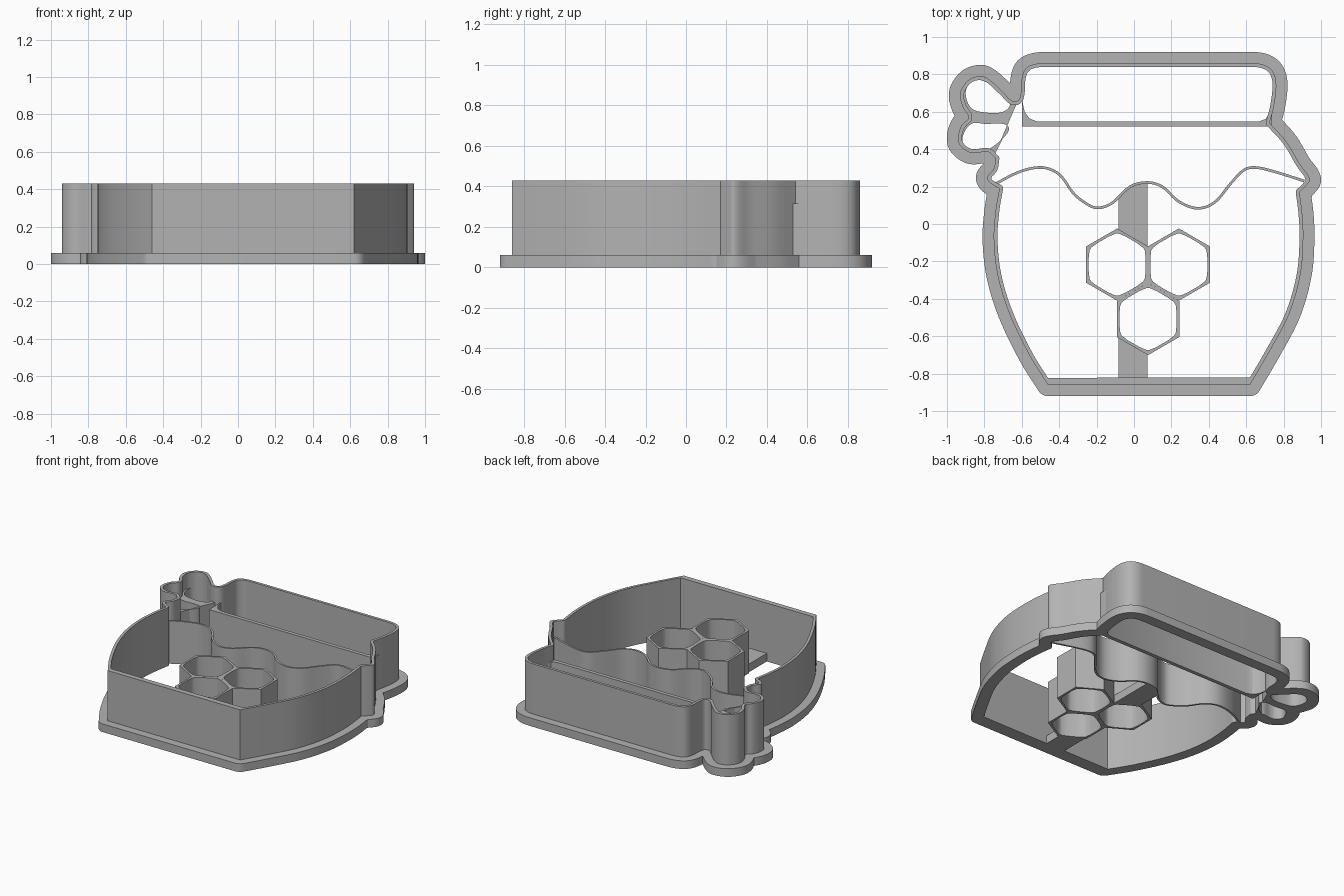
import bpy, bmesh, math
from mathutils import Vector
from mathutils.geometry import interpolate_bezier, intersect_point_line

if "Cube" in bpy.data.objects:
    bpy.data.objects.remove(bpy.data.objects["Cube"], do_unlink=True)

FLANGE_H, INNER_H, WALL_H = 0.06, 0.315, 0.43
FLANGE_W, WALL_T = 0.06, 0.02

grey = bpy.data.materials.new("plain grey plastic")
grey.use_nodes = True
grey.diffuse_color = (0.45, 0.45, 0.45, 1)
grey.node_tree.nodes["Principled BSDF"].inputs["Base Color"].default_value = grey.diffuse_color


def smooth(points, closed=False, steps=6):
    """Smooth path through the points, handles scaled to each span."""
    pts = [Vector(p) for p in points]
    n = len(pts)

    def tangent(i):
        a, b = (i - 1, i + 1) if closed else (max(i - 1, 0), min(i + 1, n - 1))
        return (pts[b % n] - pts[a % n]).normalized()
    out = []
    for i in range(n if closed else n - 1):
        j = (i + 1) % n
        reach = (pts[j] - pts[i]).length / 3
        out += interpolate_bezier(pts[i], pts[i] + tangent(i) * reach,
                                  pts[j] - tangent(j) * reach, pts[j], steps + 1)[:-1]
    return [Vector(p[:2]) for p in out] + ([] if closed else [pts[-1]])


def offset(path, dist):
    """Round offset of a clockwise outline, positive is outward."""
    n, out = len(path), []
    normals = [Vector((-(b - a).y, (b - a).x)).normalized()
               for a, b in zip(path, path[1:] + path[:1])]

    def gap(p):
        best = 9.0
        for a, b in zip(path, path[1:] + path[:1]):
            q, t = intersect_point_line(p, a, b)
            q = a if t < 0 else b if t > 1 else Vector(q[:2])
            best = min(best, (p - q).length)
        return best
    for i in range(n):
        bend = normals[i - 1].angle(normals[i])
        k = max(1, round(bend / 0.2))
        for s in range(k + 1):
            p = path[i] + normals[i - 1].lerp(normals[i], s / k).normalized() * dist
            if out and (p - out[-1]).length < 0.003:
                continue
            if gap(p) > abs(dist) * 0.99:
                out.append(p)
    return out


def solid(name, loops, height, base=0.0):
    """Extruded flat shape; later loops inside the first are holes."""
    cu = bpy.data.curves.new(name, 'CURVE')
    cu.dimensions, cu.fill_mode = '2D', 'BOTH'
    cu.extrude = (height - base) / 2
    for loop in loops:
        sp = cu.splines.new('POLY')
        sp.points.add(len(loop) - 1)
        for pt, co in zip(sp.points, loop):
            pt.co = (co[0], co[1], 0, 1)
        sp.use_cyclic_u = True
    tmp = bpy.data.objects.new(name + "_profile", cu)
    bpy.context.collection.objects.link(tmp)
    dg = bpy.context.evaluated_depsgraph_get()
    mesh = bpy.data.meshes.new_from_object(tmp.evaluated_get(dg))
    bpy.data.objects.remove(tmp, do_unlink=True)
    bm = bmesh.new()
    bm.from_mesh(mesh)
    bmesh.ops.remove_doubles(bm, verts=bm.verts, dist=0.0005)
    bmesh.ops.translate(bm, verts=bm.verts, vec=(0, 0, (height + base) / 2))
    bmesh.ops.recalc_face_normals(bm, faces=bm.faces)
    bm.to_mesh(mesh)
    bm.free()
    mesh.materials.clear()
    mesh.materials.append(grey)
    ob = bpy.data.objects.new(name, mesh)
    bpy.context.collection.objects.link(ob)
    bpy.ops.object.select_all(action='DESELECT')
    ob.select_set(True)
    bpy.context.view_layer.objects.active = ob
    bpy.ops.object.shade_smooth_by_angle(angle=math.radians(30))
    return ob


# Jar outline, clockwise: left body side, two petals, lid, right body side
left_body = [(-.46, -.86), (-.56, -.70), (-.67, -.47), (-.73, -.27), (-.75, -.08),
             (-.74, .07), (-.72, .19)]
left_drip = [(-.72, .19), (-.77, .22), (-.785, .25), (-.75, .295), (-.74, .35)]
petals = [(-.74, .35), (-.78, .385), (-.87, .38), (-.93, .42), (-.94, .47), (-.92, .53),
          (-.885, .57), (-.915, .625), (-.93, .695), (-.90, .755), (-.855, .785),
          (-.795, .785), (-.70, .705), (-.655, .66), (-.62, .66), (-.605, .70),
          (-.60, .775), (-.58, .83), (-.53, .855), (-.45, .86)]
lid_right = [(.60, .86), (.68, .855), (.735, .825), (.76, .76), (.75, .64), (.725, .54)]
right_shoulder = [(.725, .54), (.815, .44), (.89, .315), (.94, .24), (.92, .205), (.885, .17)]
right_body = [(.885, .17), (.90, .05), (.905, -.08), (.89, -.27), (.83, -.48),
              (.725, -.68), (.62, -.86)]
outline = []
for part in (left_body, left_drip, petals, lid_right, right_shoulder, right_body):
    for p in smooth(part):
        if not outline or (p - outline[-1]).length > 1e-4:
            outline.append(p)
inside = offset(outline, -WALL_T)

# Outer cutting wall and its base flange
solid("base_flange", [offset(outline, FLANGE_W), inside], FLANGE_H)
solid("outer_wall", [outline, inside], WALL_H, FLANGE_H)

# Wavy honey line as a thin upright ribbon
wave = smooth([(-.74, .215), (-.61, .28), (-.49, .302), (-.40, .265), (-.32, .16),
               (-.24, .10), (-.19, .086), (-.12, .11), (-.02, .20), (.07, .222), (.15, .20),
               (.24, .12), (.34, .084), (.43, .115), (.52, .22), (.59, .29), (.65, .302),
               (.75, .28), (.91, .23)])
sides = ([], [])
for i, p in enumerate(wave):
    d = (wave[min(i + 1, len(wave) - 1)] - wave[max(i - 1, 0)]).normalized()
    n = Vector((-d.y, d.x)) * 0.007
    sides[0].append(p + n)
    sides[1].append(p - n)
solid("honey_wave", [sides[0] + sides[1][::-1]], INNER_H)


# Honeycomb cells with slightly rounded openings
def hexagon(cx, cy, r):
    return [Vector((cx + r * math.sin(a * math.pi / 3), cy + r * math.cos(a * math.pi / 3)))
            for a in range(6)]


def clip_corners(loop, f):
    out = []
    for i, p in enumerate(loop):
        out += [p.lerp(loop[i - 1], f), p.lerp(loop[(i + 1) % len(loop)], f)]
    return out


cells = {"left": (-.09, -.217), "right": (.24, -.217), "lower": (.075, -.508)}
for side, (cx, cy) in cells.items():
    hole = clip_corners(clip_corners(hexagon(cx, cy, 0.176), 0.12), 0.25)
    solid("honeycomb_" + side, [hexagon(cx, cy, 0.193), hole], INNER_H)

# Flat bridge strips holding the honeycomb
solid("bridge_lower", [[(-.083, -.85), (.072, -.85), (.072, -.69), (-.083, -.605)]], FLANGE_H)
solid("bridge_upper", [[(-.083, -.04), (.072, -.125), (.072, .222), (-.02, .20), (-.083, .14)]],
      FLANGE_H)

# Lid divider with filleted ends
solid("lid_divider", [[(-.60, .52), (.735, .52), (.74, .62), (.72, .59), (.705, .562),
                       (.67, .548), (-.52, .548), (-.56, .565), (-.585, .60), (-.60, .67)]],
      INNER_H)

# Filled flower base with two petal openings
border = offset(smooth(petals[:15]) + [Vector((-.59, .64)), Vector((-.56, .55)),
                                       Vector((-.57, .522))], -0.01)
upper_hole = smooth([(-.90, .70), (-.87, .76), (-.81, .77), (-.75, .74), (-.68, .675),
                     (-.665, .63), (-.71, .597), (-.80, .597), (-.87, .62)], True)
lower_hole = smooth([(-.915, .47), (-.87, .535), (-.79, .535), (-.70, .535), (-.668, .51),
                     (-.70, .46), (-.78, .40), (-.86, .39), (-.91, .42)], True)
solid("flower_base", [border, upper_hole, lower_hole], INNER_H)
